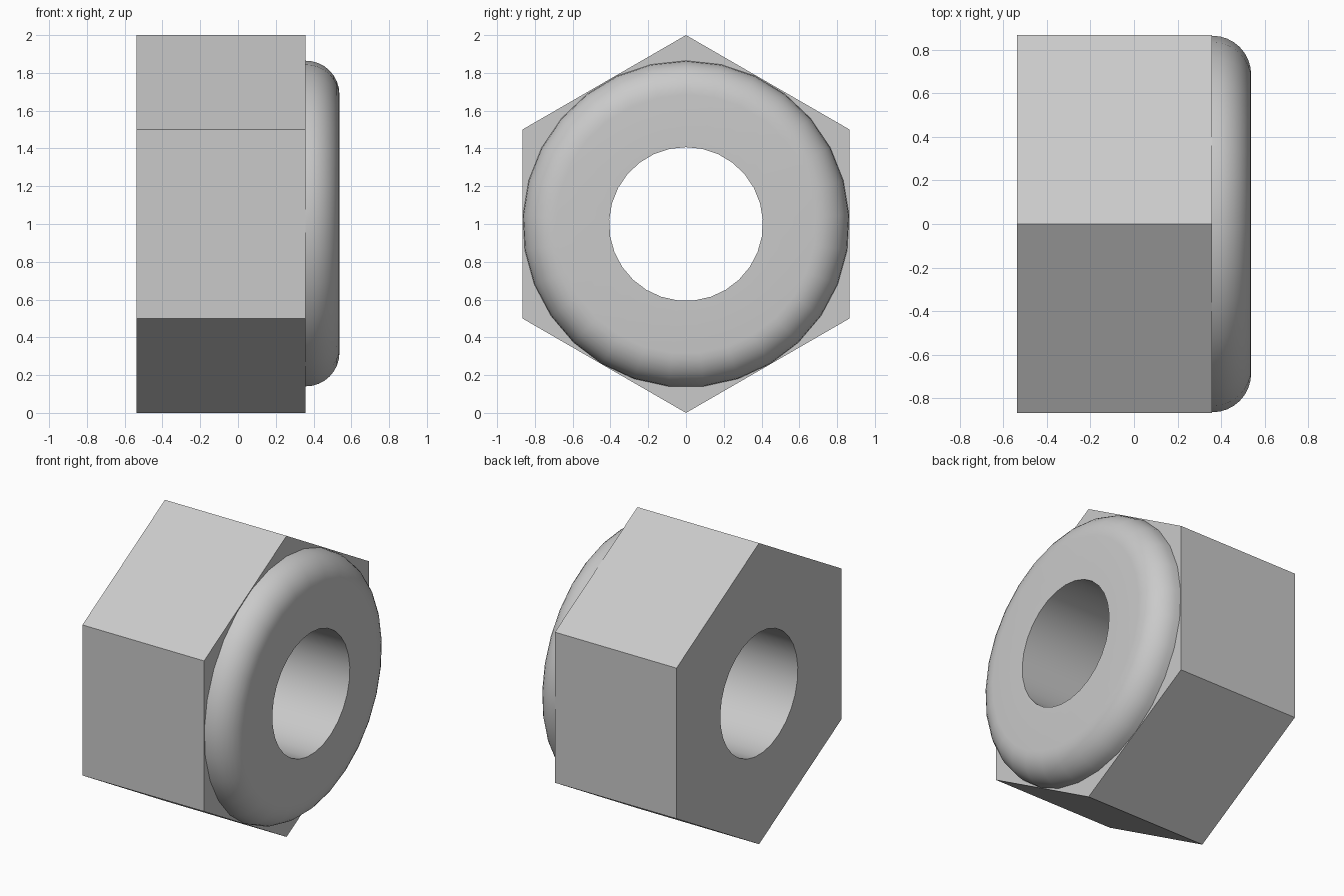
import bpy
import bmesh
from math import sin, cos, pi, radians
from mathutils import Vector

cube = bpy.data.objects.get("Cube")
if cube:
    bpy.data.objects.remove(cube, do_unlink=True)

BACK, SHOULDER, FRONT = -0.537, 0.357, 0.537
COLLAR_R, BORE_R, FILLET = 0.8645, 0.407, 0.178
SIDES, STEPS = 29, 8

steel = bpy.data.materials.new("grey steel")
steel.use_nodes = True
grey = (0.59, 0.59, 0.59, 1)
steel.diffuse_color = grey
steel.node_tree.nodes["Principled BSDF"].inputs["Base Color"].default_value = grey

bm = bmesh.new()


def ring(x, radius, count):
    """Ring of vertices around the x axis, first vertex at the top."""
    turn = 2 * pi / count
    return [bm.verts.new((x, radius * sin(i * turn), 1 + radius * cos(i * turn)))
            for i in range(count)]


def bridge(a, b):
    """Quad band between two rings of equal count."""
    n = len(a)
    for i in range(n):
        j = (i + 1) % n
        bm.faces.new((a[i], a[j], b[j], b[i]))


def cap(outer, inner, normal):
    """Flat face between an outer outline and a round hole."""
    edges = []
    for loop in (outer, inner):
        for i, v in enumerate(loop):
            pair = (v, loop[(i + 1) % len(loop)])
            edges.append(bm.edges.get(pair) or bm.edges.new(pair))
    bmesh.ops.triangle_fill(bm, edges=edges, use_beauty=True, normal=normal)


# Hexagonal body
hex_back, hex_front = ring(BACK, 1, 6), ring(SHOULDER, 1, 6)
bridge(hex_back, hex_front)

# Rounded collar
collar = []
for k in range(STEPS + 1):
    a = k / STEPS * pi / 2
    collar.append(ring(FRONT - FILLET + FILLET * sin(a),
                       COLLAR_R - FILLET * (1 - cos(a)), SIDES))
for v in collar[0]:
    v.co.x = SHOULDER
for a, b in zip(collar, collar[1:]):
    bridge(a, b)

# Bore through both, with flat end faces
bore_back, bore_front = ring(BACK, BORE_R, SIDES), ring(FRONT, BORE_R, SIDES)
bridge(bore_front, bore_back)
bridge(collar[-1], bore_front)
cap(hex_back, bore_back, Vector((-1, 0, 0)))
cap(hex_front, collar[0], Vector((1, 0, 0)))

bmesh.ops.recalc_face_normals(bm, faces=bm.faces[:])
mesh = bpy.data.meshes.new("lock_nut")
bm.to_mesh(mesh)
bm.free()
mesh.materials.append(steel)

nut = bpy.data.objects.new("lock_nut", mesh)
bpy.context.collection.objects.link(nut)
bpy.ops.object.select_all(action="DESELECT")
nut.select_set(True)
bpy.context.view_layer.objects.active = nut
bpy.ops.object.shade_smooth_by_angle(angle=radians(30))
